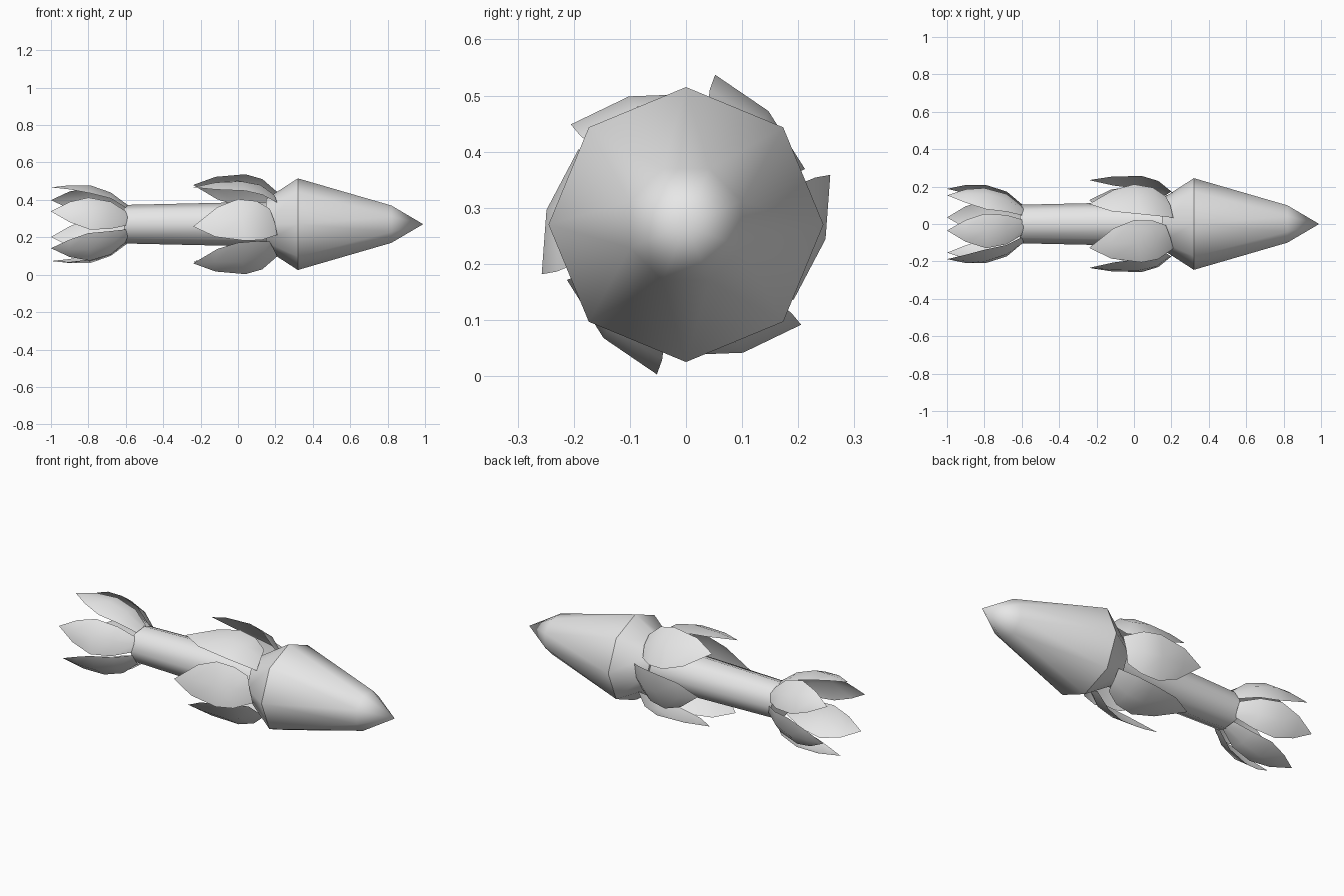
import bpy, bmesh
from math import radians, cos, sin

AXIS_Z = 0.27

cube = bpy.data.objects.get("Cube")
if cube:
    bpy.data.objects.remove(cube, do_unlink=True)

grey = bpy.data.materials.new("plain_grey")
grey.use_nodes = True
grey.diffuse_color = (0.8, 0.8, 0.8, 1)
for node in grey.node_tree.nodes:
    if node.type == 'BSDF_PRINCIPLED':
        node.inputs["Base Color"].default_value = (0.8, 0.8, 0.8, 1)


def polar(x, r, angle):
    """Point at a distance and angle around the long axis."""
    a = radians(angle)
    return (x, r * cos(a), AXIS_Z + r * sin(a))


def finish(name, bm, solid=True):
    if solid:
        bmesh.ops.recalc_face_normals(bm, faces=bm.faces)
    for face in bm.faces:
        face.smooth = True
    mesh = bpy.data.meshes.new(name)
    bm.to_mesh(mesh)
    bm.free()
    mesh.materials.append(grey)
    obj = bpy.data.objects.new(name, mesh)
    bpy.context.collection.objects.link(obj)
    return obj


def loft(name, rings, tip_x=None, sharp_x=None, sides=8):
    """Join (x, radius, phase) rings with triangles, with capped ends."""
    bm = bmesh.new()
    loops = [[bm.verts.new(polar(x, r, phase + 360 * i / sides))
              for i in range(sides)] for x, r, phase in rings]
    for a, b in zip(loops, loops[1:]):
        for i in range(sides):
            j = (i + 1) % sides
            bm.faces.new((a[i], a[j], b[i]))
            bm.faces.new((a[j], b[j], b[i]))
    caps = [bm.faces.new(loops[0])]
    if tip_x is None:
        caps.append(bm.faces.new(loops[-1]))
    else:
        tip = bm.verts.new(polar(tip_x, 0, 0))
        for i in range(sides):
            bm.faces.new((loops[-1][i], loops[-1][(i + 1) % sides], tip))
    # crisp creases at the caps and around the widest ring
    for cap in caps:
        for edge in cap.edges:
            edge.smooth = False
    for edge in bm.edges:
        if sharp_x and all(abs(v.co.x - sharp_x) < 0.001 for v in edge.verts):
            edge.smooth = False
    return finish(name, bm)


def petal(name, turn, tip, rows):
    """Cupped sheet: a pointed tip, then rows of three (x, radius, angle)."""
    bm = bmesh.new()
    point = bm.verts.new(polar(tip[0], tip[1], turn))
    grid = [[bm.verts.new(polar(x, r, turn + a)) for x, r, a in row] for row in rows]
    for i in range(2):
        bm.faces.new((point, grid[0][i + 1], grid[0][i]))
        for low, high in zip(grid, grid[1:]):
            bm.faces.new((low[i], low[i + 1], high[i + 1], high[i]))
    # outer side faces away from the axis
    bm.normal_update()
    middle = polar(0, 1, turn)
    out = sum(f.normal.y * middle[1] + f.normal.z * (middle[2] - AXIS_Z) for f in bm.faces)
    if out < 0:
        bmesh.ops.reverse_faces(bm, faces=bm.faces)
    return finish(name, bm, solid=False)


# stem and pointed bud
loft("stem", [(-0.61, 0.103, 0), (0.24, 0.122, 0)])
loft("bud", [(0.15, 0.135, 0), (0.32, 0.245, 0), (0.82, 0.108, 22.5)],
     tip_x=0.99, sharp_x=0.32)

# petals around the bud, slightly twisted
bud_rows = [
    [(-0.12, 0.262, 12), (-0.12, 0.246, -8), (-0.11, 0.225, -27)],
    [(0.04, 0.272, 16), (0.02, 0.25, -9), (0.0, 0.234, -38)],
    [(0.13, 0.245, 17), (0.12, 0.228, -10), (0.10, 0.215, -38)],
    [(0.21, 0.175, 16), (0.195, 0.172, -8), (0.17, 0.175, -31)],
]
# petals around the tail
tail_rows = [
    [(-0.90, 0.209, 17), (-0.90, 0.211, 0), (-0.90, 0.203, -16)],
    [(-0.79, 0.210, 28), (-0.79, 0.211, 0), (-0.80, 0.198, -26)],
    [(-0.68, 0.175, 28), (-0.68, 0.172, 0), (-0.68, 0.164, -27)],
    [(-0.60, 0.106, 24), (-0.59, 0.104, 0), (-0.60, 0.100, -24)],
]
for k in range(6):
    petal(f"bud_petal_{k + 1}", 3 + 60 * k, (-0.24, 0.235), bud_rows)
    petal(f"tail_petal_{k + 1}", 40 + 60 * k, (-1.0, 0.2), tail_rows)
